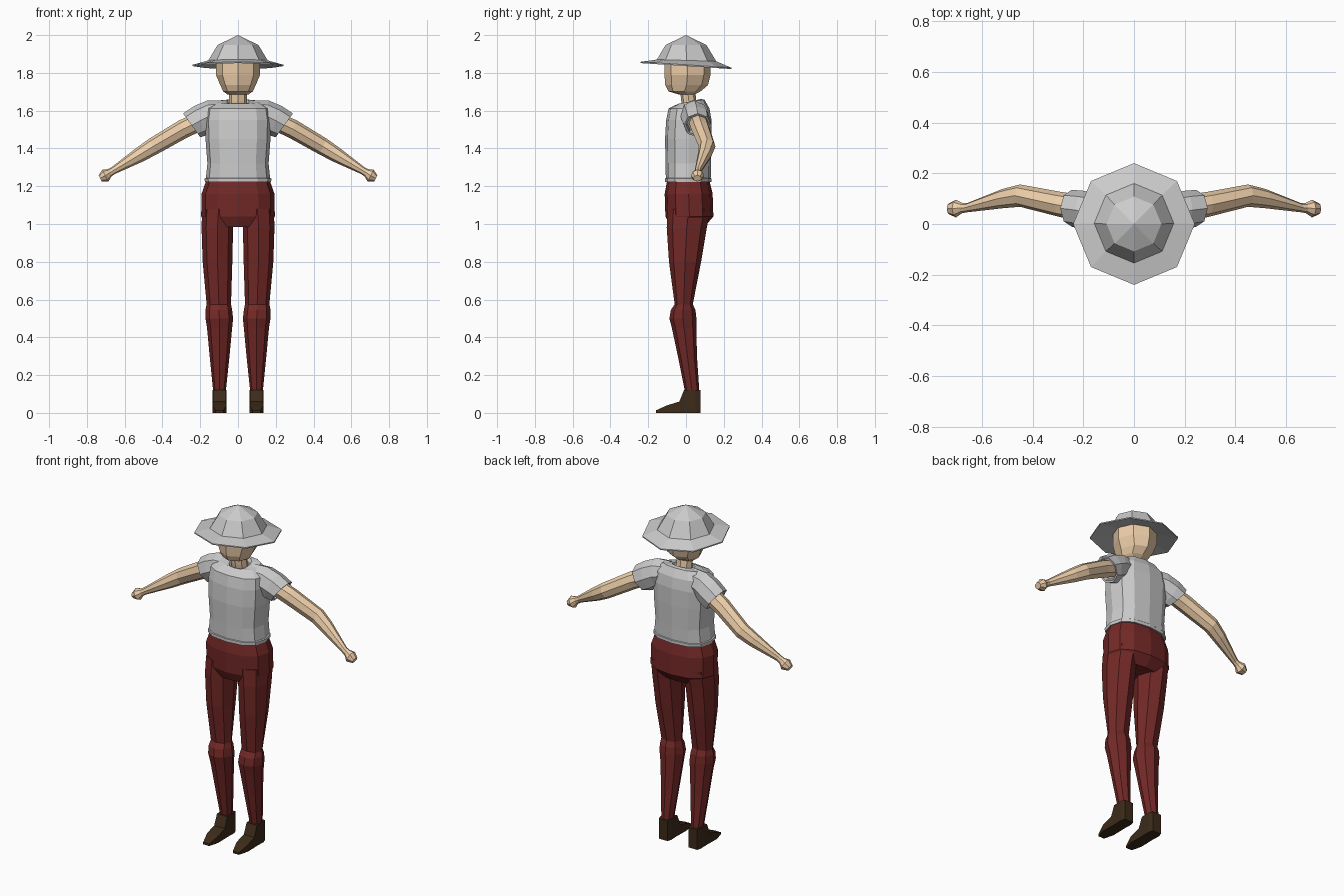
import bpy, bmesh, math


def material(name, rgb):
    m = bpy.data.materials.new(name)
    m.diffuse_color = (*rgb, 1)
    return m


SKIN = material("skin", (0.85, 0.62, 0.4))
RED = material("dark_red_cloth", (0.17, 0.022, 0.02))
BROWN = material("brown_leather", (0.045, 0.024, 0.01))


def skin_rings(name, rings, mat=None, mirror=False, cap_start=True, cap_end=True):
    """Join successive rings of points into one flat-shaded mesh."""
    bm = bmesh.new()
    vs = [[bm.verts.new(p) for p in ring] for ring in rings]
    n = len(vs[0])
    for a, b in zip(vs, vs[1:]):
        for i in range(n):
            j = (i + 1) % n
            bm.faces.new((a[i], a[j], b[j], b[i]))
    if cap_start:
        bm.faces.new(vs[0])
    if cap_end:
        bm.faces.new(vs[-1])
    bmesh.ops.remove_doubles(bm, verts=bm.verts, dist=0.0005)
    bmesh.ops.recalc_face_normals(bm, faces=bm.faces)
    me = bpy.data.meshes.new(name)
    bm.to_mesh(me)
    bm.free()
    ob = bpy.data.objects.new(name, me)
    bpy.context.collection.objects.link(ob)
    if mat:
        me.materials.append(mat)
    if mirror:
        ob.modifiers.new("mirror", "MIRROR")
    return ob


def ring(c, ra, rb, n=8, tilt=0, slope=0, power=1):
    """Oval ring: tilt turns it about y, slope raises z along y, power < 1 squares it."""
    t = math.radians(tilt)
    pts = []
    for i in range(n):
        a = 2 * math.pi * i / n
        u, v = (math.copysign(abs(f) ** power, f) if abs(f) > 1e-6 else 0
                for f in (math.cos(a), math.sin(a)))
        pts.append((c[0] + ra * u * math.cos(t), c[1] + rb * v,
                    c[2] + ra * u * math.sin(t) + slope * rb * v))
    return pts


# Hat: underside, brim edge, crown
skin_rings("hat", [ring((0, y, z), r, r, slope=s) for y, z, r, s in [
    (0.005, 1.855, 0.12, -0.03), (0, 1.836, 0.24, -0.065), (0, 1.843, 0.24, -0.065),
    (0.003, 1.866, 0.157, -0.03), (0, 1.948, 0.108, 0), (0, 2.0, 0.0001, 0)]],
    cap_start=False, cap_end=False)

# Head and neck
skin_rings("head", [ring((0, y, z), rx, ry) for y, z, rx, ry in [
    (0.005, 1.685, 0.055, 0.04), (-0.008, 1.702, 0.078, 0.085),
    (0.003, 1.735, 0.094, 0.113), (0.008, 1.79, 0.117, 0.122),
    (0.008, 1.88, 0.117, 0.122), (0.005, 1.945, 0.07, 0.07)]], SKIN)
skin_rings("neck", [ring((0, y, z), rx, ry) for y, z, rx, ry in [
    (0.03, 1.60, 0.052, 0.045), (0.015, 1.65, 0.048, 0.04),
    (0.008, 1.71, 0.048, 0.04)]], SKIN)

# Shirt body with turned hem and dipped neckline
skin_rings("shirt", [ring((0, y, z), rx, ry, 12, slope=s, power=0.78)
                     for y, z, rx, ry, s in [
    (0.012, 1.222, 0.165, 0.115, 0), (0.012, 1.222, 0.175, 0.122, 0),
    (0.012, 1.24, 0.177, 0.122, 0), (0.012, 1.243, 0.17, 0.119, 0),
    (0.012, 1.32, 0.162, 0.12, 0), (0.012, 1.45, 0.172, 0.123, 0),
    (0.015, 1.55, 0.174, 0.12, 0), (0.016, 1.612, 0.165, 0.108, 0),
    (0.03, 1.648, 0.115, 0.068, 0.15), (0.022, 1.648, 0.06, 0.055, 0.25),
    (0.02, 1.625, 0.05, 0.045, 0.4)]])

# Sleeves
skin_rings("sleeves", [ring(c, ra, rb, 8, t) for c, ra, rb, t in [
    ((0.08, 0.035, 1.59), 0.065, 0.065, 90), ((0.15, 0.045, 1.572), 0.083, 0.075, 82),
    ((0.20, 0.055, 1.547), 0.084, 0.076, 68), ((0.245, 0.062, 1.522), 0.078, 0.073, 54),
    ((0.243, 0.063, 1.522), 0.066, 0.062, 54), ((0.22, 0.062, 1.535), 0.062, 0.058, 54)]],
    mirror=True)

# Arms with simple fists
skin_rings("arms", [ring(c, ra, rb, 8, 63) for c, ra, rb in [
    ((0.20, 0.063, 1.545), 0.05, 0.05), ((0.29, 0.077, 1.503), 0.05, 0.05),
    ((0.45, 0.112, 1.41), 0.046, 0.044), ((0.52, 0.1, 1.367), 0.04, 0.038),
    ((0.66, 0.064, 1.283), 0.02, 0.018), ((0.678, 0.063, 1.272), 0.021, 0.02),
    ((0.702, 0.061, 1.256), 0.035, 0.035), ((0.73, 0.06, 1.242), 0.018, 0.022)]],
    SKIN, mirror=True)

# Trousers: hips and legs
skin_rings("trouser_hips", [ring((0, y, z), rx, ry, 12, power=0.85) for y, z, rx, ry in [
    (0.012, 1.225, 0.17, 0.113), (0.014, 1.16, 0.193, 0.127),
    (0.018, 1.04, 0.195, 0.127), (0.008, 0.985, 0.16, 0.09)]], RED)
LEG = [  # z, inner x, outer x, front y, back y
    (1.08, 0.015, 0.19, -0.1, 0.13), (0.98, 0.026, 0.193, -0.102, 0.11),
    (0.80, 0.03, 0.187, -0.09, 0.08), (0.575, 0.037, 0.166, -0.06, 0.036),
    (0.545, 0.031, 0.172, -0.08, 0.05), (0.50, 0.026, 0.172, -0.088, 0.055),
    (0.45, 0.031, 0.164, -0.075, 0.055), (0.30, 0.045, 0.15, -0.043, 0.058),
    (0.11, 0.065, 0.131, -0.005, 0.071)]
skin_rings("trouser_legs", [
    ring(((a + b) / 2, (f + k) / 2, z), (b - a) / 2, (k - f) / 2)
    for z, a, b, f, k in LEG], RED, mirror=True)

# Boots: four-cornered sections from heel to toe
skin_rings("boots", [
    [(0.098 - w, y, 0), (0.098 + w, y, 0), (0.098 + w, y, z), (0.098 - w, y, z)]
    for y, z, w in [(0.076, 0.12, 0.028), (0.05, 0.122, 0.036), (-0.01, 0.122, 0.034),
                    (-0.035, 0.06, 0.035), (-0.1, 0.04, 0.036), (-0.16, 0.013, 0.02)]],
    BROWN, mirror=True)
